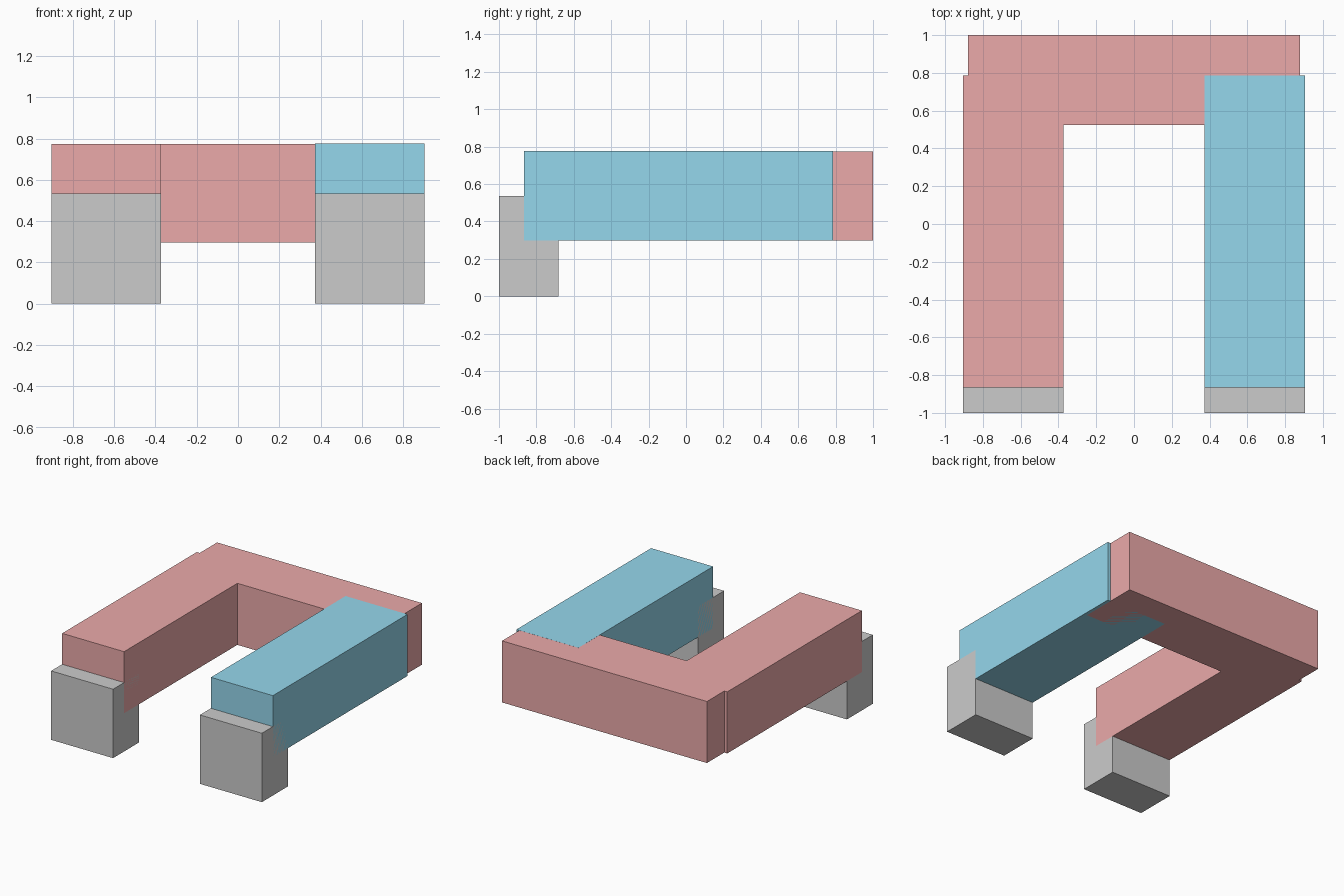
import bpy

if "Cube" in bpy.data.objects:
    bpy.data.objects.remove(bpy.data.objects["Cube"])


def material(name, color):
    mat = bpy.data.materials.new(name)
    mat.diffuse_color = color
    mat.use_nodes = True
    mat.node_tree.nodes["Principled BSDF"].inputs["Base Color"].default_value = mat.diffuse_color
    return mat


def box(name, x, y, z, mat=None):
    """Box from (min, max) ranges on each axis."""
    ranges = (x, y, z)
    bpy.ops.mesh.primitive_cube_add(size=1)
    obj = bpy.context.object
    obj.name = name
    obj.location = [(a + b) / 2 for a, b in ranges]
    obj.scale = [b - a for a, b in ranges]
    bpy.ops.object.transform_apply(location=True, scale=True)
    if mat:
        obj.data.materials.append(mat)
    return obj


red = material("red", (0.83, 0.4, 0.4, 1))
blue = material("blue", (0.3, 0.68, 0.84, 1))

INNER, OUTER = 0.373, 0.905
LOW, HIGH = 0.297, 0.775

# Rear crossbar
box("rear_bar", (-0.88, 0.88), (0.525, 1.0), (LOW, HIGH), red)

# Side arms and the front feet they rest in
for side, sign, mat in (("left", -1, red), ("right", 1, blue)):
    x = sorted((sign * INNER, sign * OUTER))
    # the right arm's top lies a hair above the crossbar so its colour shows
    top = HIGH + (0.0005 if sign > 0 else 0)
    box(side + "_arm", x, (-0.865, 0.787), (LOW, top), mat)
    box(side + "_foot", x, (-1.0, -0.682), (0, 0.535))
